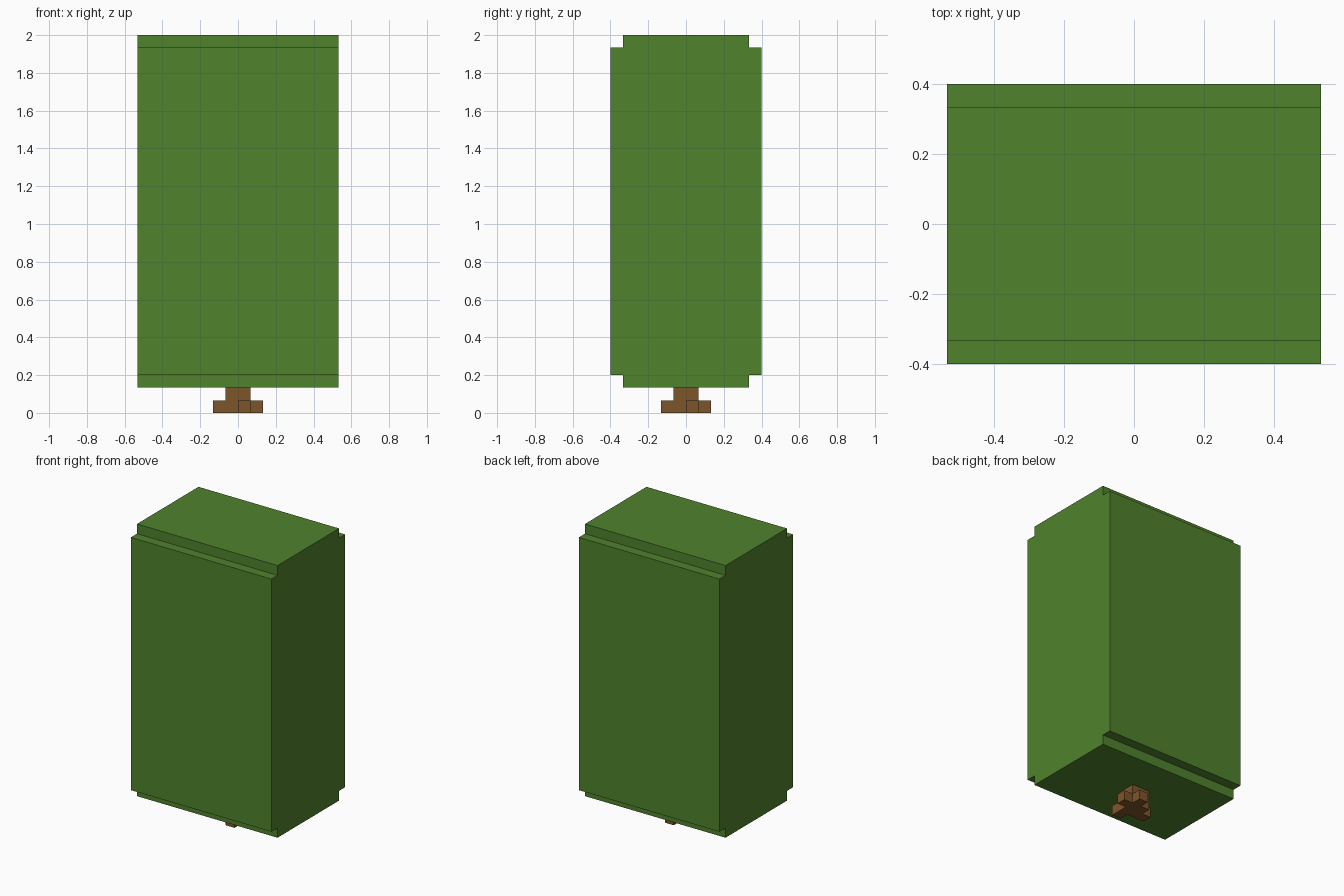
import bpy
import bmesh

U = 2 / 30  # one block unit

cube = bpy.data.objects.get("Cube")
if cube:
    bpy.data.objects.remove(cube, do_unlink=True)


def make_material(name, color):
    mat = bpy.data.materials.new(name)
    mat.use_nodes = True
    mat.diffuse_color = color
    mat.node_tree.nodes["Principled BSDF"].inputs["Base Color"].default_value = color
    return mat


leaf_green = make_material("leaf green", (0.08, 0.223, 0.026, 1))
bark_brown = make_material("bark brown", (0.205, 0.091, 0.024, 1))


def prism(name, profile, x0, x1, mat):
    """Extrude a (y, z) profile along x, all in block units."""
    bm = bmesh.new()
    face = bm.faces.new([bm.verts.new((x0 * U, y * U, z * U)) for y, z in profile])
    ext = bmesh.ops.extrude_face_region(bm, geom=[face])["geom"]
    moved = [v for v in ext if isinstance(v, bmesh.types.BMVert)]
    bmesh.ops.translate(bm, verts=moved, vec=((x1 - x0) * U, 0, 0))
    bmesh.ops.recalc_face_normals(bm, faces=bm.faces)
    mesh = bpy.data.meshes.new(name)
    bm.to_mesh(mesh)
    bm.free()
    mesh.materials.append(mat)
    obj = bpy.data.objects.new(name, mesh)
    bpy.context.collection.objects.link(obj)
    return obj


def box(name, x0, x1, y0, y1, z0, z1, mat):
    return prism(name, [(y0, z0), (y1, z0), (y1, z1), (y0, z1)], x0, x1, mat)


# Foliage: block with stepped long edges
half = [(5, 2), (5, 3), (6, 3), (6, 29), (5, 29), (5, 30)]
prism("foliage", half + [(-y, z) for y, z in reversed(half)], -8, 8, leaf_green)

# Trunk and its four offset root blocks
box("trunk", -1, 1, -1, 1, 0, 2, bark_brown)
box("front_root", 0, 1, -2, -1, 0, 1, bark_brown)
box("back_root", 0, 1, 1, 2, 0, 1, bark_brown)
box("left_root", 1, 2, 0, 1, 0, 1, bark_brown)
box("right_root", -2, -1, -1, 0, 0, 1, bark_brown)
